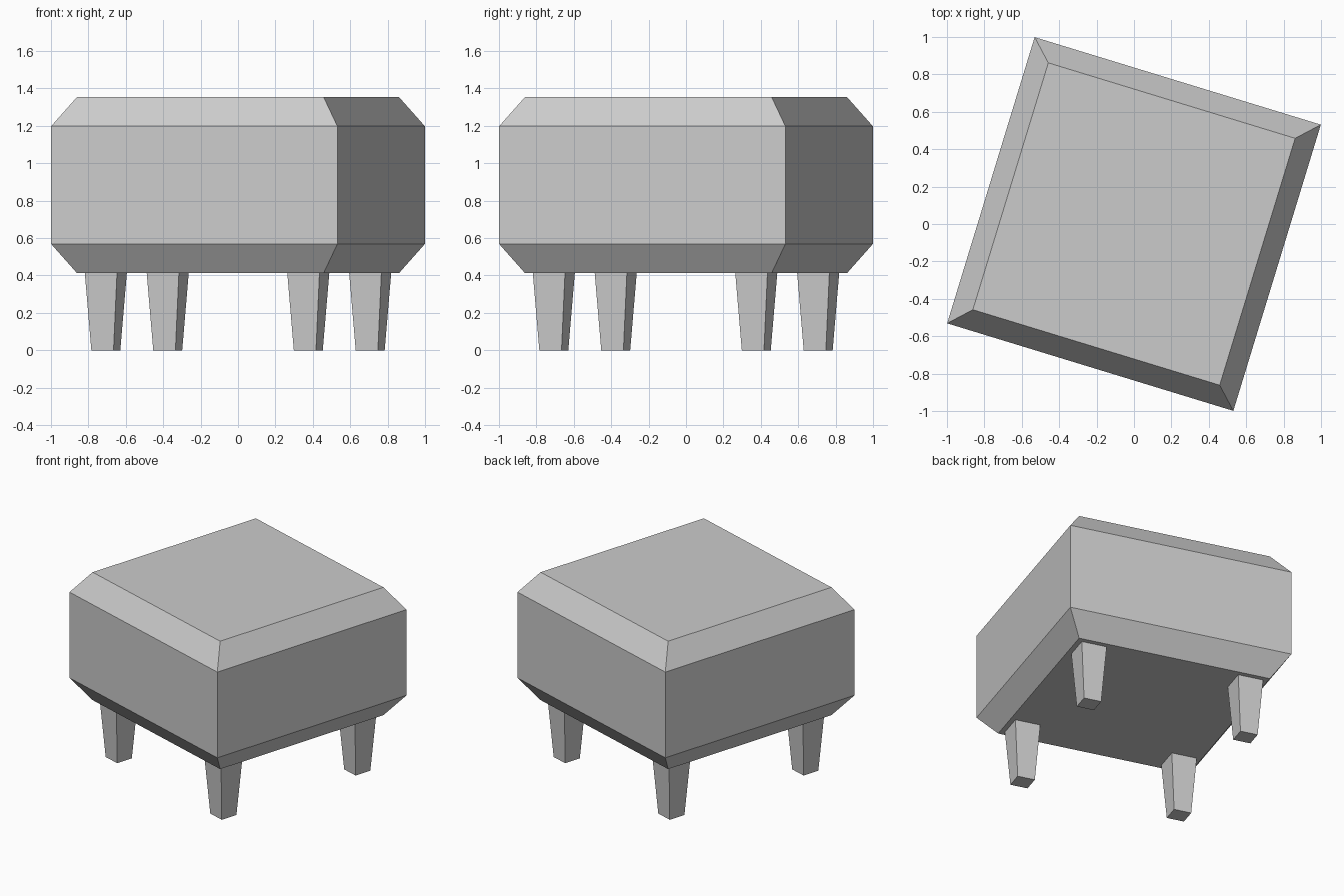
import bpy
import bmesh
import math
from mathutils import Matrix

TURN = Matrix.Rotation(math.radians(-17), 4, 'Z')

old = bpy.data.objects.get("Cube")
if old:
    bpy.data.objects.remove(old, do_unlink=True)

grey = bpy.data.materials.new("plain_grey")
grey.use_nodes = True
colour = (0.6, 0.6, 0.6, 1)
grey.diffuse_color = colour
grey.node_tree.nodes["Principled BSDF"].inputs["Base Color"].default_value = colour


def square_loft(name, profile, centre=(0, 0)):
    """Stack square rings given as (half width, height) and cap both ends."""
    bm = bmesh.new()
    cx, cy = centre
    rings = [[bm.verts.new((cx + sx * half, cy + sy * half, z))
              for sx, sy in ((-1, -1), (1, -1), (1, 1), (-1, 1))]
             for half, z in profile]
    for low, high in zip(rings, rings[1:]):
        for i in range(4):
            j = (i + 1) % 4
            bm.faces.new((low[i], low[j], high[j], high[i]))
    bm.faces.new(rings[0][::-1])
    bm.faces.new(rings[-1])
    bm.transform(TURN)
    mesh = bpy.data.meshes.new(name)
    bm.to_mesh(mesh)
    bm.free()
    mesh.materials.append(grey)
    obj = bpy.data.objects.new(name, mesh)
    bpy.context.collection.objects.link(obj)
    return obj


# Cushion block with chamfered top and bottom
square_loft("seat_cushion", [(0.69, 0.413), (0.8, 0.568), (0.8, 1.198), (0.69, 1.353)])

# Four tapered legs
for side, sx in (("right", -1), ("left", 1)):
    for end, sy in (("front", -1), ("back", 1)):
        square_loft(f"{end}_{side}_leg", [(0.062, 0), (0.09, 0.413)],
                    (sx * 0.566, sy * 0.566))
